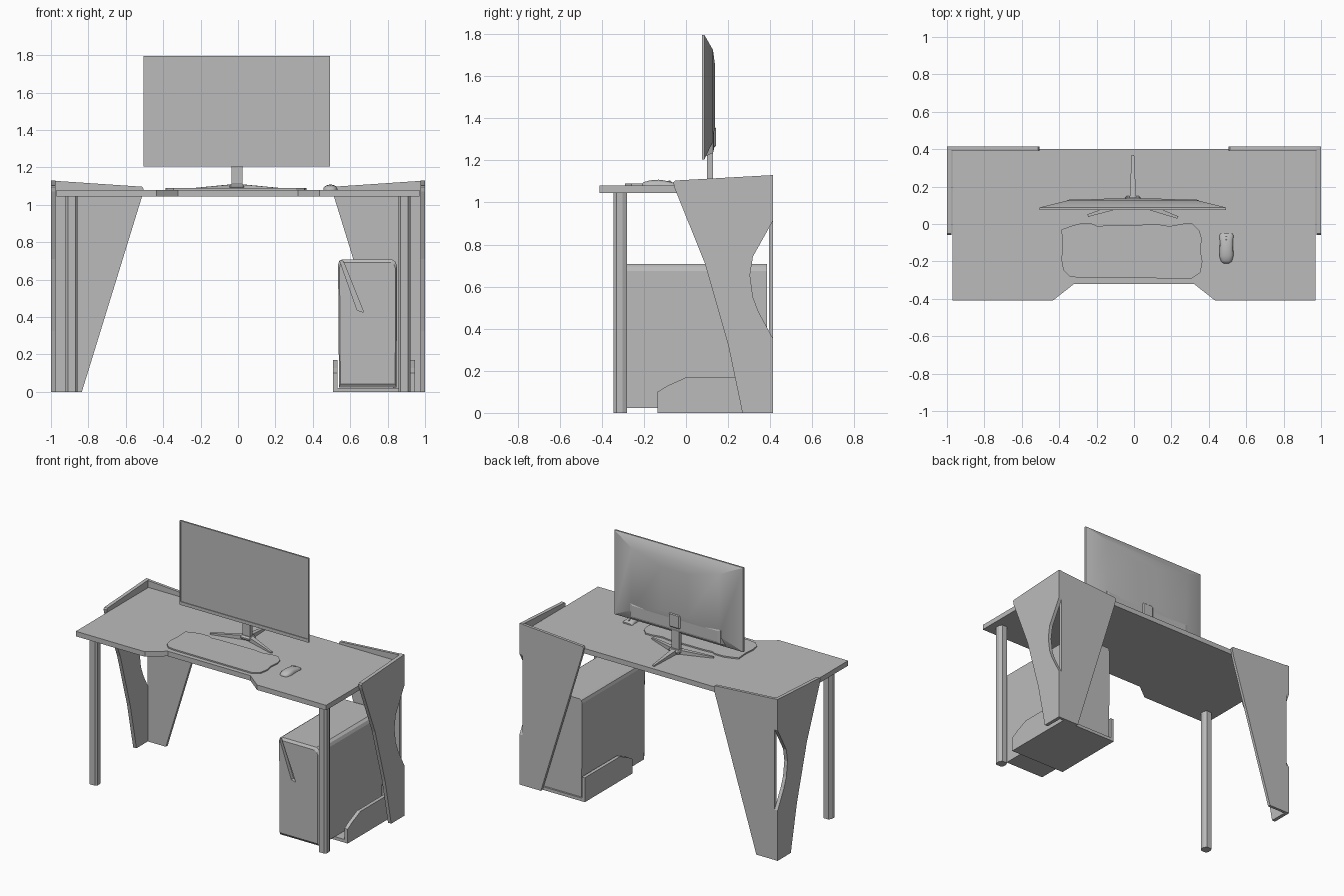
import bpy, bmesh, math
from mathutils import Vector

cube = bpy.data.objects.get("Cube")
if cube:
    bpy.data.objects.remove(cube, do_unlink=True)

# One flat grey for everything
grey = bpy.data.materials.new("plain_grey")
grey.use_nodes = True
COL = (0.5, 0.5, 0.5, 1.0)
grey.diffuse_color = COL
grey.node_tree.nodes["Principled BSDF"].inputs["Base Color"].default_value = COL


def finish(name, bm, smooth=None):
    bmesh.ops.recalc_face_normals(bm, faces=bm.faces)
    me = bpy.data.meshes.new(name)
    bm.to_mesh(me)
    bm.free()
    ob = bpy.data.objects.new(name, me)
    bpy.context.collection.objects.link(ob)
    me.materials.append(grey)
    if smooth:
        bpy.ops.object.select_all(action='DESELECT')
        ob.select_set(True)
        bpy.context.view_layer.objects.active = ob
        bpy.ops.object.shade_smooth_by_angle(angle=math.radians(smooth))
    return ob


def place(axis, u, v, w):
    return {'x': (w, u, v), 'y': (u, w, v), 'z': (u, v, w)}[axis]


def loft(name, rings, smooth=None):
    """Join rings of equal point count with quads and cap both ends."""
    bm = bmesh.new()
    rows = [[bm.verts.new(p) for p in r] for r in rings]
    n = len(rows[0])
    for a, b in zip(rows, rows[1:]):
        for i in range(n):
            bm.faces.new((a[i], a[(i + 1) % n], b[(i + 1) % n], b[i]))
    bm.faces.new(rows[0])
    bm.faces.new(rows[-1])
    return finish(name, bm, smooth)


def prism(name, pts, axis, a, b, smooth=None):
    return loft(name, [[place(axis, u, v, w) for u, v in pts] for w in (a, b)], smooth)


def box(name, x0, x1, y0, y1, z0, z1):
    return prism(name, [(x0, y0), (x1, y0), (x1, y1), (x0, y1)], 'z', z0, z1)


def bevel(ob, width, segments=1):
    m = ob.modifiers.new("bevel", 'BEVEL')
    m.width, m.segments, m.limit_method = width, segments, 'ANGLE'
    return ob


# Desktop with a shallow cut-out at the front
prism("desktop", [(-.97, -.41), (-.435, -.41), (-.32, -.32), (.32, -.32), (.435, -.41),
                  (.97, -.41), (.97, .40), (-.97, .40)], 'z', 1.045, 1.08)

# Side panel with a bite out of its rear edge, and tapering back panel
side = [(.268, 0), (.414, 0), (.414, .352), (.345, .48), (.318, .55), (.304, .655), (.318, .743),
        (.414, .914), (.414, 1.13), (-.052, 1.104), (-.06, 1.095), (-.055, 1.07),
        (.09, .71), (.20, .325)]
back = [(.976, 0), (.835, 0), (.513, 1.045), (.505, 1.085), (.513, 1.097), (.976, 1.128)]
leg = [(-.032, -.018), (-.020, -.032), (.020, -.032), (.032, -.018),
       (.032, .010), (.020, .032), (-.020, .032), (-.032, .010)]
for s, label in ((1, "left"), (-1, "right")):
    prism(label + "_side_panel", side, 'x', s * .975, s)
    prism(label + "_back_panel", [(s * u, v) for u, v in back], 'y', .394, .414)
    prism(label + "_front_leg", [(s * .889 + u, -.312 + v) for u, v in leg], 'z', 0, 1.045)

# Cradle for the computer
cradle = [(-.135, 0), (.394, 0), (.394, .171), (.005, .171), (-.09, .128), (-.135, .10)]
for label, a, b in (("inner", .508, .532), ("outer", .920, .945)):
    prism("cradle_%s_side" % label, cradle, 'x', a, b)
box("cradle_floor", .532, .920, -.135, .394, 0, .022)

# Computer case with clipped top corners, gently bowed front and slanted groove
case = [(.540, .024), (.848, .024), (.850, .675), (.842, .695), (.825, .708),
        (.555, .708), (.541, .700), (.535, .680)]


def case_ring(y, inset):
    return [(.6925 + (u - .6925) * (1 - inset), y, .366 + (v - .366) * (1 - inset)) for u, v in case]


pc = loft("computer_case", [case_ring(-.320, .05), case_ring(-.308, 0), case_ring(.385, 0)])
cutter = prism("groove_cutter", [(.545, .70), (.562, .70), (.672, .425), (.637, .437)],
               'y', -.40, -.295)
cutter.hide_render = True
cutter.hide_set(True)
cut = pc.modifiers.new("groove", 'BOOLEAN')
cut.operation, cut.object, cut.solver = 'DIFFERENCE', cutter, 'EXACT'

# Monitor: screen set into a thin frame, domed back
CX = -.006


def rect(hx, z0, z1, y):
    return [(CX - hx, y, z0), (CX + hx, y, z0), (CX + hx, y, z1), (CX - hx, y, z1)]


loft("monitor_shell", [rect(.492, 1.228, 1.787, .081), rect(.492, 1.228, 1.787, .076),
                       rect(.499, 1.205, 1.795, .076), rect(.499, 1.205, 1.795, .088),
                       rect(.34, 1.29, 1.725, .128), rect(.10, 1.36, 1.66, .137)], 25)
loft("monitor_rear_housing", [rect(.37, 1.218, 1.30, .09), rect(.35, 1.235, 1.335, .128),
                              rect(.33, 1.25, 1.325, .132)])

# Monitor stand: neck, collar and three tapering feet
box("stand_neck", CX - .030, CX + .030, .100, .128, 1.09, 1.29)
bevel(box("stand_head", CX - .045, CX + .045, .105, .142, 1.26, 1.36), .008)
bevel(box("stand_collar", CX - .042, CX + .042, .085, .150, 1.082, 1.112), .01)
hub = Vector((CX, .12))
for label, tip in (("rear", (CX, .37)), ("left", (.235, .035)), ("right", (-.247, .045))):
    tip = Vector(tip)
    d = (tip - hub).normalized()
    side_v = Vector((-d.y, d.x))
    rings = []
    for p, w, top in ((hub, .018, 1.112), (tip, .007, 1.089)):
        l, r = p + side_v * w, p - side_v * w
        rings.append([(l.x, l.y, 1.08), (r.x, r.y, 1.08), (r.x, r.y, top), (l.x, l.y, top)])
    loft("stand_foot_" + label, rings)

# Desk mat with a wavy outline
mat = [(-.388, -.03), (-.34, -.012), (-.29, .002), (-.225, .002), (-.195, -.012), (-.13, -.006),
       (.135, -.003), (.19, -.012), (.27, .003), (.31, .003), (.35, -.035), (.362, -.08),
       (.355, -.14), (.366, -.20), (.355, -.26), (.31, -.291), (-.29, -.288), (-.345, -.28),
       (-.378, -.245), (-.388, -.19), (-.382, -.11)]
prism("desk_mat", mat, 'z', 1.08, 1.089)

# Mouse: smooth body lofted front to back, with wheel and button seam
rings = []
for y, hw, h in ((-.210, .014, .008), (-.200, .029, .017), (-.170, .038, .025), (-.130, .036, .028),
                 (-.090, .035, .022), (-.062, .038, .015), (-.052, .032, .010)):
    rings.append([(.494 + hw * math.cos(math.pi * i / 10), y,
                   1.08 + h * math.sin(math.pi * i / 10) ** .7) for i in range(11)])
loft("mouse_body", rings, 50)
bm = bmesh.new()
bmesh.ops.create_cone(bm, cap_ends=True, segments=16, radius1=.011, radius2=.011, depth=.007)
for v in bm.verts:
    v.co = Vector((.494 + v.co.z, -.078 + v.co.x, 1.093 + v.co.y))
finish("mouse_wheel", bm, 40)
